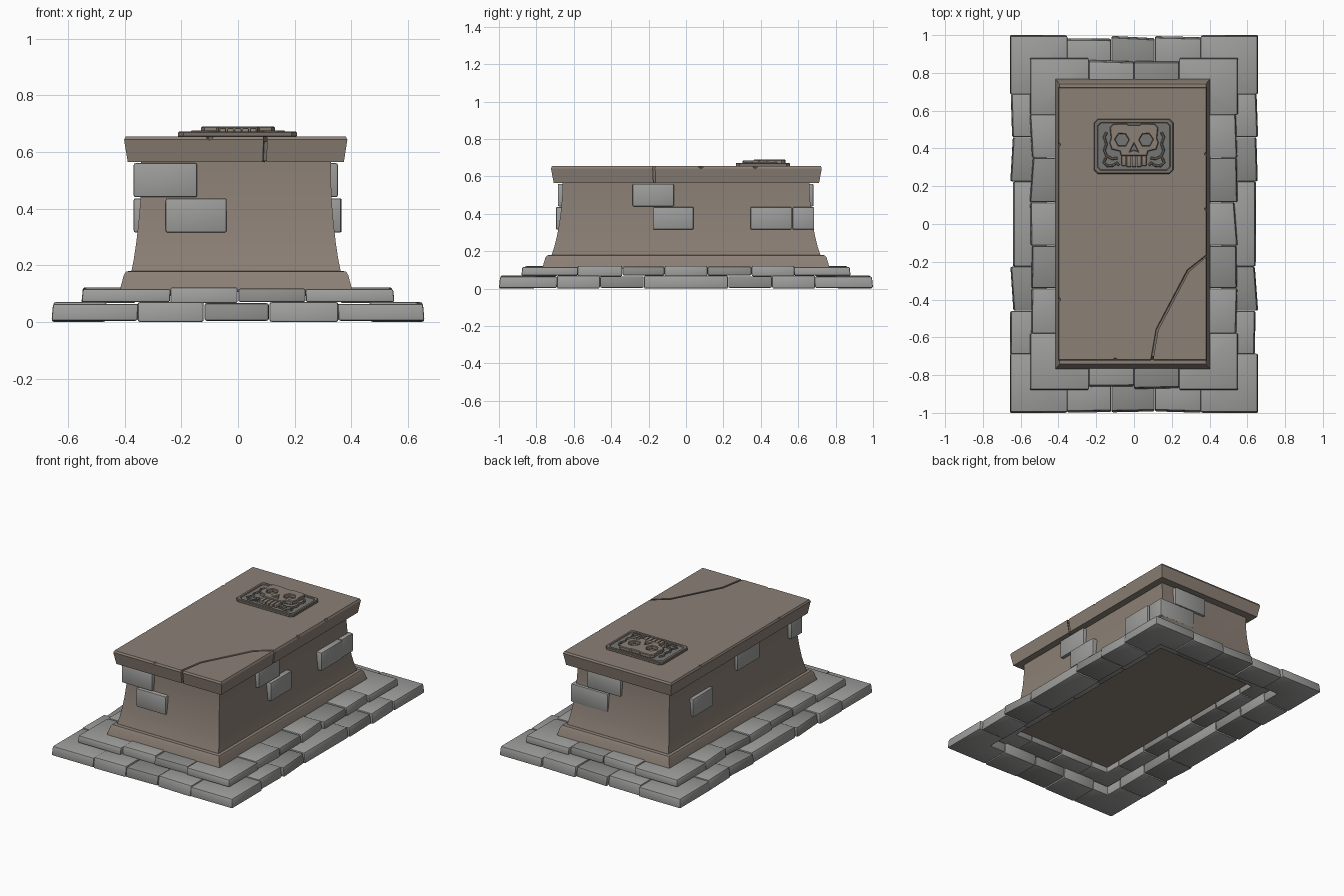
import bpy, bmesh, random
from math import radians

if "Cube" in bpy.data.objects:
    bpy.data.objects.remove(bpy.data.objects["Cube"])

random.seed(4)


def material(name, r, g, b):
    m = bpy.data.materials.new(name)
    m.diffuse_color = (r, g, b, 1)
    m.use_nodes = True
    m.node_tree.nodes["Principled BSDF"].inputs["Base Color"].default_value = m.diffuse_color
    return m


brown = material("brown_stone", .26, .215, .18)
dark_brown = material("dark_brown_stone", .19, .16, .135)
grey = material("grey_stone", .34, .34, .335)
mid_grey = material("mid_grey_stone", .26, .26, .255)
dark_grey = material("dark_grey_stone", .18, .18, .175)


def finish(ob, mat=None):
    """Apply modifiers, shade by angle, set the material."""
    bpy.ops.object.select_all(action='DESELECT')
    ob.select_set(True)
    bpy.context.view_layer.objects.active = ob
    bpy.ops.object.convert(target='MESH')
    bpy.ops.object.shade_smooth_by_angle(angle=radians(28))
    if mat:
        ob.data.materials.clear()
        ob.data.materials.append(mat)
    return ob


def loft(name, outline, levels, mat=None, bevel=0.0, x=0.0):
    """Stack scaled copies of an outline; levels are (z, scale_x, scale_y)."""
    bm = bmesh.new()
    rings = [[bm.verts.new((px * sx, py * sy, z)) for px, py in outline]
             for z, sx, sy in levels]
    n = len(outline)
    for a, b in zip(rings, rings[1:]):
        for i in range(n):
            j = (i + 1) % n
            bm.faces.new((a[i], a[j], b[j], b[i]))
    bm.faces.new(rings[0][::-1])
    bm.faces.new(rings[-1])
    bmesh.ops.recalc_face_normals(bm, faces=bm.faces)
    me = bpy.data.meshes.new(name)
    bm.to_mesh(me)
    bm.free()
    ob = bpy.data.objects.new(name, me)
    bpy.context.collection.objects.link(ob)
    ob.location.x = x
    if bevel:
        m = ob.modifiers.new("bevel", 'BEVEL')
        m.width, m.segments, m.limit_method = bevel, 2, 'ANGLE'
    return finish(ob, mat)


def rect(x0, x1, y0, y1):
    return [(x0, y0), (x1, y0), (x1, y1), (x0, y1)]


def flat_curve(name, loops, z, half, bevel, mat):
    """Filled 2D outline with holes, extruded and bevelled."""
    cu = bpy.data.curves.new(name, 'CURVE')
    cu.dimensions, cu.fill_mode = '2D', 'BOTH'
    cu.extrude, cu.bevel_depth, cu.bevel_resolution = half, bevel, 0
    cu.offset = -bevel
    for pts in loops:
        sp = cu.splines.new('POLY')
        sp.points.add(len(pts) - 1)
        for p, (px, py) in zip(sp.points, pts):
            p.co = (px, py, 0, 1)
        sp.use_cyclic_u = True
    ob = bpy.data.objects.new(name, cu)
    bpy.context.collection.objects.link(ob)
    ob.location.z = z
    return finish(ob, mat)


# Two stepped rings of paving stones with L-shaped corners
def stone_ring(name, X, Y, w, z0, z1, xs, ys, mat):
    for sx in (-1, 1):
        for sy in (-1, 1):
            cx, cy = abs(xs[0]), abs(ys[0])
            pts = [(X, Y), (cx, Y), (cx, Y - w), (X - w, Y - w), (X - w, cy), (X, cy)]
            loft(name + "_corner", [(a * sx, b * sy) for a, b in pts],
                 [(z0 + .004, 1, 1), (z1 - .002, .992, .994)], grey, .007)

    def run(cuts, outer, flip):
        for s in (-1, 1):
            for i, (a, b) in enumerate(zip(cuts, cuts[1:])):
                o1, o2 = (outer - random.uniform(-.002, .02) for _ in range(2))
                pts = [(a + .001, outer - w), (b - .001, outer - w), (b - .001, o1), (a + .001, o2)]
                pts = [(p, s * q) for p, q in pts]
                if flip:
                    pts = [(q, p) for p, q in pts]
                lift = .004 * (i % 2)
                top = (.99, 1) if flip else (1, .99)
                loft(name + "_stone", pts, [(z0 + lift, 1, 1), (z1 + .004 - lift, *top)],
                     mat if i % 2 else grey, .008)
    run(xs, Y, False)
    run(ys, X, True)


stone_ring("lower_step", .658, 1.0, .19, 0, .066,
           [-.355, -.12, .11, .355], [-.69, -.46, -.225, .225, .46, .69], mid_grey)
stone_ring("upper_step", .552, .88, .19, .066, .118,
           [-.24, 0, .24], [-.58, -.34, -.115, .115, .35, .58], mid_grey)

# Plinth and flared body of the tomb
unit = rect(-1, 1, -1, 1)
loft("plinth", unit, [(.105, .412, .77), (.165, .396, .752), (.178, .388, .742), (.18, .37, .72)],
     brown, x=-.007)
loft("body", unit, [(.175, .37, .72), (.22, .361, .705), (.28, .352, .69), (.35, .344, .677),
                    (.42, .338, .668), (.50, .335, .661), (.57, .335, .660)], brown, x=-.007)

# Exposed bricks: x0, x1, y0, y1, upper row?
for side, x0, x1, y0, y1, up in [
        ("front", -.368, -.145, -.685, -.57, 1), ("front", -.255, -.04, -.695, -.60, 0),
        ("right", .25, .352, -.285, -.065, 1), ("right", .25, .364, -.175, .04, 0),
        ("right", .25, .366, .345, .565, 0), ("back", .09, .358, .57, .685, 0),
        ("back", .0, .24, .60, .682, 1), ("left", -.368, -.25, .24, .45, 0),
        ("left", -.362, -.25, -.25, -.02, 1)]:
    z = .44 if up else .316
    loft(side + "_brick", rect(x0, x1, y0, y1), [(z, 1, 1), (z + .12, 1, 1)], grey, .006)

# Cracked lid: main slab, broken corner, and a core that closes the crack
L, R, F, B = -.402, .386, -.722, .726
lid_levels = [(.565, .968, .98), (.643, 1, 1), (.655, .985, .992)]
main = [(L, F), (.09, F), (.118, -.56), (.285, -.245), (R, -.165), (R, B), (L, B)]
chip = [(.103, F), (R, F), (R, -.178), (.294, -.256), (.13, -.566)]
slabs = [loft("lid_slab", main, lid_levels, brown), loft("lid_broken_corner", chip, lid_levels, brown)]
loft("lid_core", rect(L + .02, R - .02, F + .02, B - .02), [(.567, .98, .99), (.637, 1, 1)], dark_brown)

# Small chips knocked out of the lid's upper edge
bm = bmesh.new()
for cx, cy in [(L, .42), (L, -.40), (R, .37), (R, .08), (-.1, F)]:
    made = bmesh.ops.create_icosphere(bm, subdivisions=1, radius=.015)["verts"]
    bmesh.ops.translate(bm, verts=made, vec=(cx, cy, .655))
me = bpy.data.meshes.new("chip_cutter")
bm.to_mesh(me)
bm.free()
cutter = bpy.data.objects.new("chip_cutter", me)
bpy.context.collection.objects.link(cutter)
cutter.hide_render = True
m = slabs[0].modifiers.new("chips", 'BOOLEAN')
m.operation, m.object, m.solver = 'DIFFERENCE', cutter, 'EXACT'
finish(slabs[0], brown)
bpy.data.objects.remove(cutter)


# Plaque with clipped corners and a raised rim
def clipped(x0, x1, y0, y1, c):
    return [(x0 + c, y0), (x1 - c, y0), (x1, y0 + c), (x1, y1 - c),
            (x1 - c, y1), (x0 + c, y1), (x0, y1 - c), (x0, y0 + c)]


loft("plaque", clipped(-.205, .205, .272, .55, .02), [(.65, 1, 1), (.667, 1, 1)], dark_grey)
flat_curve("plaque_rim", [clipped(-.212, .208, .266, .556, .02), clipped(-.19, .188, .288, .534, .015)],
           .662, .006, .004, dark_brown)


# Skull: head with eye and nose holes, teeth, curling tendrils
def mirrored(half):
    return half + [(-px, py) for px, py in reversed(half)]


head = mirrored([(.03, .525), (.04, .532), (.11, .53), (.128, .51), (.122, .455), (.13, .43),
                 (.118, .395), (.075, .385), (.068, .36)])
eye = [(.028, .445), (.045, .475), (.08, .478), (.1, .448), (.082, .415), (.045, .415)]
nose = [(0, .425), (.02, .385), (0, .393), (-.02, .385)]
flat_curve("skull_head", [head, eye, [(-px, py) for px, py in eye], nose], .678, .008, .004, brown)
for i in range(5):
    c = (i - 2) * .027
    y0 = .302 + .006 * (abs(i - 2) == 2)
    loft("tooth", rect(c - .0115, c + .0115, y0, .366), [(.66, 1, 1), (.684, 1, 1)], brown, .004)

for s in (-1, 1):
    for path in ([(.145, .485), (.158, .46), (.146, .425), (.157, .39), (.145, .36), (.115, .345), (.088, .35)],
                 [(.15, .35), (.16, .325), (.14, .307), (.11, .31), (.09, .325), (.08, .31)]):
        cu = bpy.data.curves.new("tendril", 'CURVE')
        cu.dimensions, cu.bevel_depth, cu.bevel_resolution = '3D', .007, 1
        cu.use_fill_caps = True
        sp = cu.splines.new('POLY')
        sp.points.add(len(path) - 1)
        for p, (px, py) in zip(sp.points, path):
            p.co = (s * px, py, .670, 1)
        ob = bpy.data.objects.new("skull_tendril", cu)
        bpy.context.collection.objects.link(ob)
        finish(ob, dark_brown)
